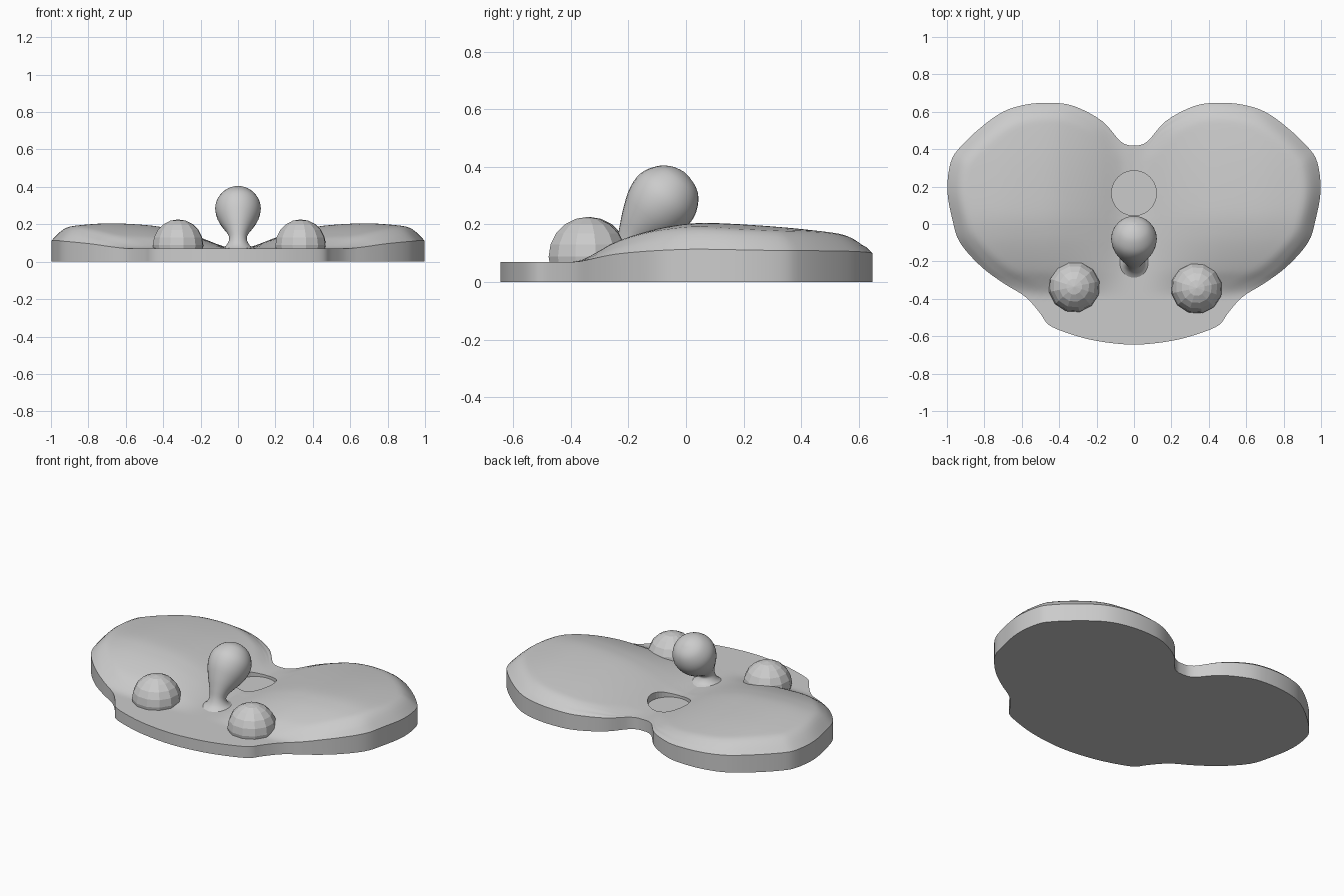
import bpy, bmesh, math
from mathutils import Vector

if "Cube" in bpy.data.objects:
    bpy.data.objects.remove(bpy.data.objects["Cube"])


def make_object(name, bm, smooth=True):
    bmesh.ops.recalc_face_normals(bm, faces=bm.faces[:])
    me = bpy.data.meshes.new(name)
    bm.to_mesh(me)
    bm.free()
    ob = bpy.data.objects.new(name, me)
    bpy.context.collection.objects.link(ob)
    if smooth:
        me.shade_smooth()
        me.set_sharp_from_angle(angle=math.radians(40))
    return ob


def interp(table, x):
    if x <= table[0][0]:
        return table[0][1]
    for (x0, y0), (x1, y1) in zip(table, table[1:]):
        if x <= x1:
            return y0 + (y1 - y0) * (x - x0) / (x1 - x0)
    return table[-1][1]


def spline(pts, steps, closed):
    out, n = [], len(pts)
    for i in range(n if closed else n - 1):
        ix = [(i + k) % n if closed else min(max(i + k, 0), n - 1) for k in (-1, 0, 1, 2)]
        a, b, c, d = (Vector(pts[k]) for k in ix)
        for s in range(steps):
            t = s / steps
            out.append(0.5 * (2*b + (c - a)*t + (2*a - 5*b + 4*c - d)*t*t
                              + (3*b - a - 3*c + d)*t**3))
    if not closed:
        out.append(Vector(pts[-1]))
    return out


def bridge(bm, r0, r1):
    n = len(r0)
    for i in range(n):
        bm.faces.new((r0[i], r0[(i + 1) % n], r1[(i + 1) % n], r1[i]))


# Heart-shaped plate outline, right half mirrored
half = [(0, -.645), (.2, -.625), (.35, -.585), (.455, -.54), (.5, -.48), (.58, -.39),
        (.7, -.315), (.82, -.225), (.93, -.1), (.97, .02), (.998, .18), (.98, .33),
        (.93, .41), (.82, .515), (.7, .6), (.58, .638), (.45, .648), (.32, .63),
        (.17, .55), (.07, .44), (0, .42)]
outline = spline(half + [(-x, y) for x, y in half[-2:0:-1]], 4, True)

# Height of the two raised lobes: across profile times lengthwise profile
across = spline([(0, 0), (.06, .05), (.12, .2), (.2, .43), (.32, .7), (.45, .9),
                 (.65, 1), (.8, .96), (1, .8)], 4, False)
along = spline([(-.42, 0), (-.37, .03), (-.3, .3), (-.25, .5), (-.15, .75), (-.05, .92),
                (.07, 1), (.3, .91), (.5, .76), (.65, .6)], 4, False)


def height(p):
    d = min((p - q).length for q in outline)
    rim = .4 + .6 * math.sin(min(d / .1, 1) * math.pi / 2)
    return .07 + .135 * interp(across, abs(p.x)) * interp(along, p.y) * rim


bm = bmesh.new()
rings = 30
prev = None
centre = bm.verts.new((0, 0, height(Vector((0, 0)))))
for k in range(1, rings + 1):
    t = 1 - (1 - k / rings) ** 1.5
    ring = [bm.verts.new((p.x * t, p.y * t, height(p * t))) for p in outline]
    if prev:
        bridge(bm, prev, ring)
    else:
        for i in range(len(ring)):
            bm.faces.new((centre, ring[i], ring[(i + 1) % len(ring)]))
    prev = ring
base = [bm.verts.new((p.x, p.y, 0)) for p in outline]
bridge(bm, prev, base)
bm.faces.new(base)
plate = make_object("heart_plate", bm)

# Shallow round socket behind the knob
bm = bmesh.new()
bmesh.ops.create_cone(bm, cap_ends=True, segments=40, radius1=.12, radius2=.12, depth=.4)
bmesh.ops.translate(bm, verts=bm.verts, vec=(0, .165, .255))
cutter = make_object("socket_cutter", bm, False)
cutter.hide_render = True
cutter.hide_set(True)
cut = plate.modifiers.new("socket", 'BOOLEAN')
cut.operation = 'DIFFERENCE'
cut.solver = 'EXACT'
cut.object = cutter

# Leaning bulb on a flared stalk: stations of (y, z, radius)
stations = spline([(-.2, .065, .1), (-.2, .085, .065), (-.197, .12, .047),
                   (-.183, .155, .057), (-.155, .195, .083), (-.117, .24, .111),
                   (-.08, .283, .122), (-.05, .317, .113), (-.022, .35, .085),
                   (-.007, .368, .05), (0, .376, .012)], 3, False)
bm = bmesh.new()
prev = None
for i, s in enumerate(stations):
    a, b = stations[max(i - 1, 0)], stations[min(i + 1, len(stations) - 1)]
    tilt = math.atan2(b.x - a.x, b.y - a.y)
    ring = []
    for k in range(28):
        u = math.tau * k / 28
        v = s.z * math.sin(u)
        ring.append(bm.verts.new((s.z * math.cos(u), s.x + v * math.cos(tilt),
                                  s.y - v * math.sin(tilt))))
    if prev:
        bridge(bm, prev, ring)
    else:
        bm.faces.new(ring)
    prev = ring
bm.faces.new(prev)
make_object("knob", bm)

# Faceted domes
for name, x, y in (("left_dome", -.32, -.335), ("right_dome", .335, -.342)):
    bm = bmesh.new()
    bmesh.ops.create_uvsphere(bm, u_segments=12, v_segments=10, radius=.138)
    bmesh.ops.bisect_plane(bm, geom=bm.verts[:] + bm.edges[:] + bm.faces[:],
                           plane_co=(0, 0, -.03), plane_no=(0, 0, -1), clear_outer=True)
    bmesh.ops.holes_fill(bm, edges=[e for e in bm.edges if e.is_boundary])
    ob = make_object(name, bm, False)
    ob.location = (x, y, .088)
    ob.rotation_euler.z = math.radians(12)
